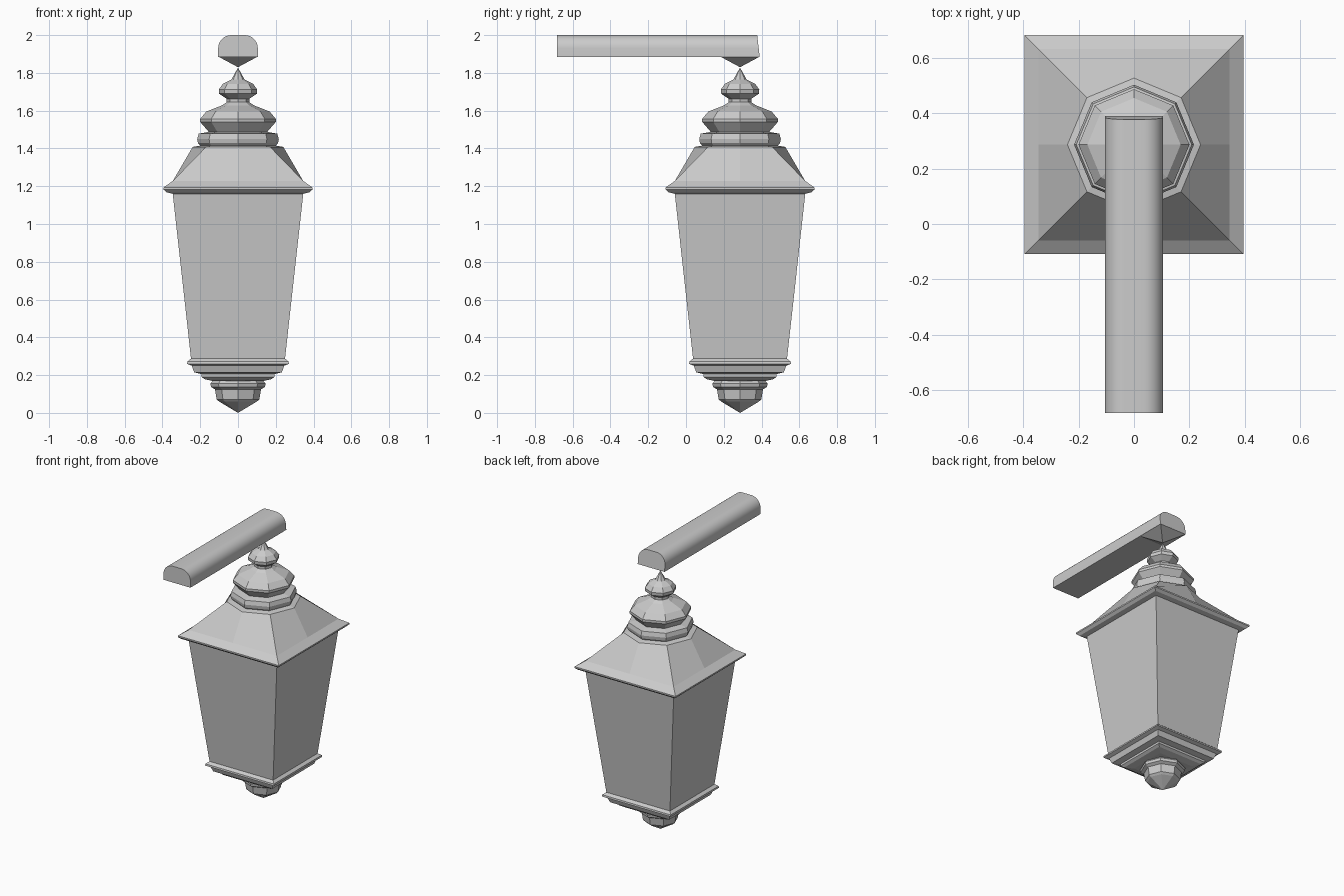
import bpy, bmesh, math

if "Cube" in bpy.data.objects:
    bpy.data.objects.remove(bpy.data.objects["Cube"])

CY = 0.286  # lantern axis in y


def ring_points(kind, r, z):
    """Eight points: an octagon with corners on the axes, or a square with edge midpoints."""
    pts = []
    for i in range(8):
        a = i * math.pi / 4
        k = r * math.sqrt(2) if kind == "sq" and i % 2 else r
        pts.append((k * math.cos(a), CY + k * math.sin(a), z))
    return pts


def loft(name, profile):
    """Skin a stack of (kind, radius, z) rings; radius 0 makes a point, ends are capped."""
    bm = bmesh.new()
    rings = []
    for kind, r, z in profile:
        if r == 0:
            rings.append([bm.verts.new((0, CY, z))])
        else:
            rings.append([bm.verts.new(p) for p in ring_points(kind, r, z)])
    for a, b in zip(rings, rings[1:]):
        for i in range(8):
            j = (i + 1) % 8
            if len(a) == 1:
                bm.faces.new((a[0], b[j], b[i]))
            elif len(b) == 1:
                bm.faces.new((a[i], a[j], b[0]))
            else:
                bm.faces.new((a[i], a[j], b[j], b[i]))
    for ring in (rings[0], rings[-1]):
        if len(ring) > 1:
            bm.faces.new(ring)
    return finish(name, bm)


def finish(name, bm):
    bmesh.ops.recalc_face_normals(bm, faces=bm.faces)
    mesh = bpy.data.meshes.new(name)
    bm.to_mesh(mesh)
    bm.free()
    ob = bpy.data.objects.new(name, mesh)
    bpy.context.collection.objects.link(ob)
    return ob


def stack(kind, pairs):
    return [(kind, r, z) for r, z in pairs]


# Octagonal drop under the lantern
loft("bottom_finial", stack("oct", [
    (0, 0.0), (0.10, 0.06), (0.113, 0.072), (0.122, 0.125),
    (0.143, 0.137), (0.146, 0.155), (0.135, 0.168), (0.13, 0.19)]))

# Stepped square base
loft("base_moulding", stack("sq", [
    (0.13, 0.168), (0.175, 0.178), (0.193, 0.19), (0.193, 0.205), (0.232, 0.215),
    (0.245, 0.25), (0.27, 0.26), (0.268, 0.272), (0.248, 0.288)]))

# Tapered glass body
loft("glass_body", stack("sq", [(0.248, 0.28), (0.346, 1.165)]))

# Eaves and roof, blending from square to octagon
loft("roof", stack("sq", [
    (0.345, 1.16), (0.378, 1.168), (0.395, 1.183), (0.395, 1.193), (0.345, 1.228)])
    + stack("oct", [(0.24, 1.408), (0.20, 1.415)]))

# Octagonal tiered crown
loft("crown", stack("oct", [
    (0.195, 1.41), (0.212, 1.428), (0.216, 1.45), (0.208, 1.478), (0.155, 1.488),
    (0.20, 1.54), (0.20, 1.557), (0.168, 1.595), (0.085, 1.628), (0.06, 1.645),
    (0.06, 1.663), (0.10, 1.69), (0.102, 1.712), (0.08, 1.742), (0.035, 1.765),
    (0, 1.828)]))

# Mounting arm: flat-bottomed bar with a rounded top
section = [(0.105, 1.885)]
for i in range(9):
    a = i * math.pi / 16
    section.append((0.035 + 0.07 * math.cos(a), 1.93 + 0.07 * math.sin(a)))
section += [(-x, z) for x, z in reversed(section)]
bm = bmesh.new()
front = [bm.verts.new((x, -0.682, z)) for x, z in section]
back = [bm.verts.new((x, 0.39 - 0.013 * (z - 1.885) / 0.115, z)) for x, z in section]
n = len(section)
for i in range(n):
    j = (i + 1) % n
    bm.faces.new((front[i], front[j], back[j], back[i]))
bm.faces.new(front)
bm.faces.new(back)
arm = finish("mounting_arm", bm)
bpy.context.view_layer.objects.active = arm
arm.select_set(True)
bpy.ops.object.shade_smooth_by_angle(angle=math.radians(30))

# Inverted pyramid hanger beneath the arm
loft("hanger_point", [("oct", 0, 1.83), ("sq", 0.104, 1.886)])
